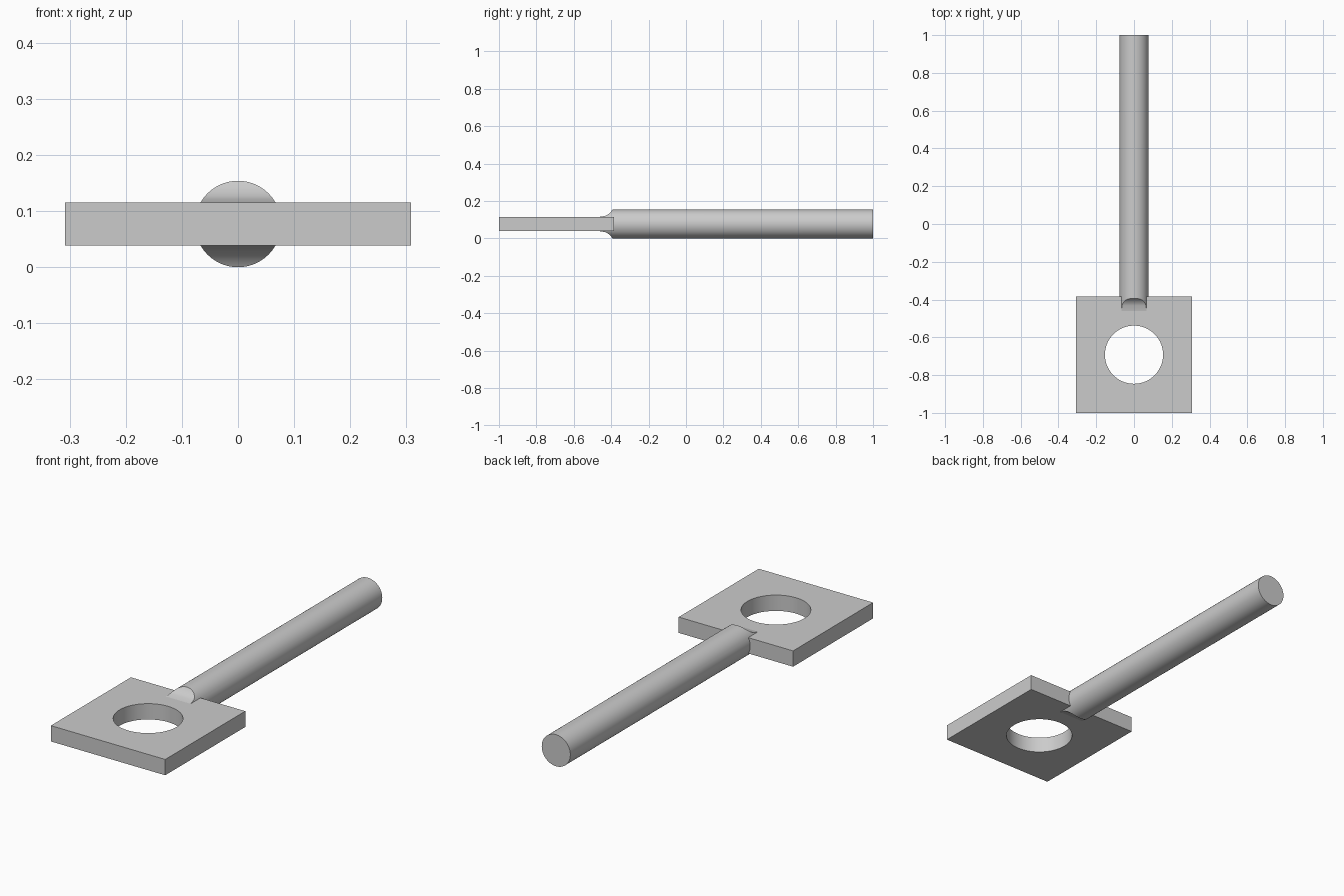
import bpy, bmesh
from math import sin, cos, pi, sqrt, radians

if "Cube" in bpy.data.objects:
    bpy.data.objects.remove(bpy.data.objects["Cube"], do_unlink=True)

N = 72                      # sides of round parts
R = 0.077                   # rod radius, also its centre height
HALF = R / 2                # half the plate thickness
ANGLES = [2 * pi * i / N for i in range(N)]

grey = bpy.data.materials.new("plain grey")
grey.use_nodes = True
grey.diffuse_color = (0.6, 0.6, 0.6, 1)
grey.node_tree.nodes["Principled BSDF"].inputs["Base Color"].default_value = grey.diffuse_color


def finish(bm, name):
    """Turn a bmesh into a smooth object with crisp edges."""
    bmesh.ops.recalc_face_normals(bm, faces=bm.faces)
    mesh = bpy.data.meshes.new(name)
    bm.to_mesh(mesh)
    bm.free()
    mesh.materials.append(grey)
    mesh.shade_smooth()
    mesh.set_sharp_from_angle(angle=radians(30))
    obj = bpy.data.objects.new(name, mesh)
    bpy.context.collection.objects.link(obj)


def bridge(bm, a, b):
    for i in range(N):
        j = (i + 1) % N
        bm.faces.new((a[i], a[j], b[j], b[i]))


# Square plate with a round hole
def plate_ring(radius, z, square):
    ring = []
    for a in ANGLES:
        s = radius / max(abs(cos(a)), abs(sin(a))) if square else radius
        ring.append(bm.verts.new((s * cos(a), s * sin(a) - 0.692, z)))
    return ring


bm = bmesh.new()
low, high = R - HALF, R + HALF
rings = [plate_ring(0.308, low, True), plate_ring(0.308, high, True),
         plate_ring(0.154, high, False), plate_ring(0.154, low, False)]
for k in range(4):
    bridge(bm, rings[k], rings[(k + 1) % 4])
finish(bm, "square_plate")


# Round rod whose front end sweeps down to the plate in a hollow curve
def rod_front(z):
    rise = max(0, abs(z) - HALF)
    return -0.46 + sqrt(max(0, 2 * R * rise - rise * rise))


bm = bmesh.new()
front = [bm.verts.new((R * cos(a), rod_front(R * sin(a)), R + R * sin(a))) for a in ANGLES]
back = [bm.verts.new((R * cos(a), 1, R + R * sin(a))) for a in ANGLES]
bridge(bm, front, back)
bm.faces.new(back)
for i in range(-N // 4, N // 4):      # strips across the front end
    strip = [front[k % N] for k in (i, i + 1, N // 2 - i - 1, N // 2 - i)]
    bm.faces.new(list(dict.fromkeys(strip)))
finish(bm, "round_rod")
